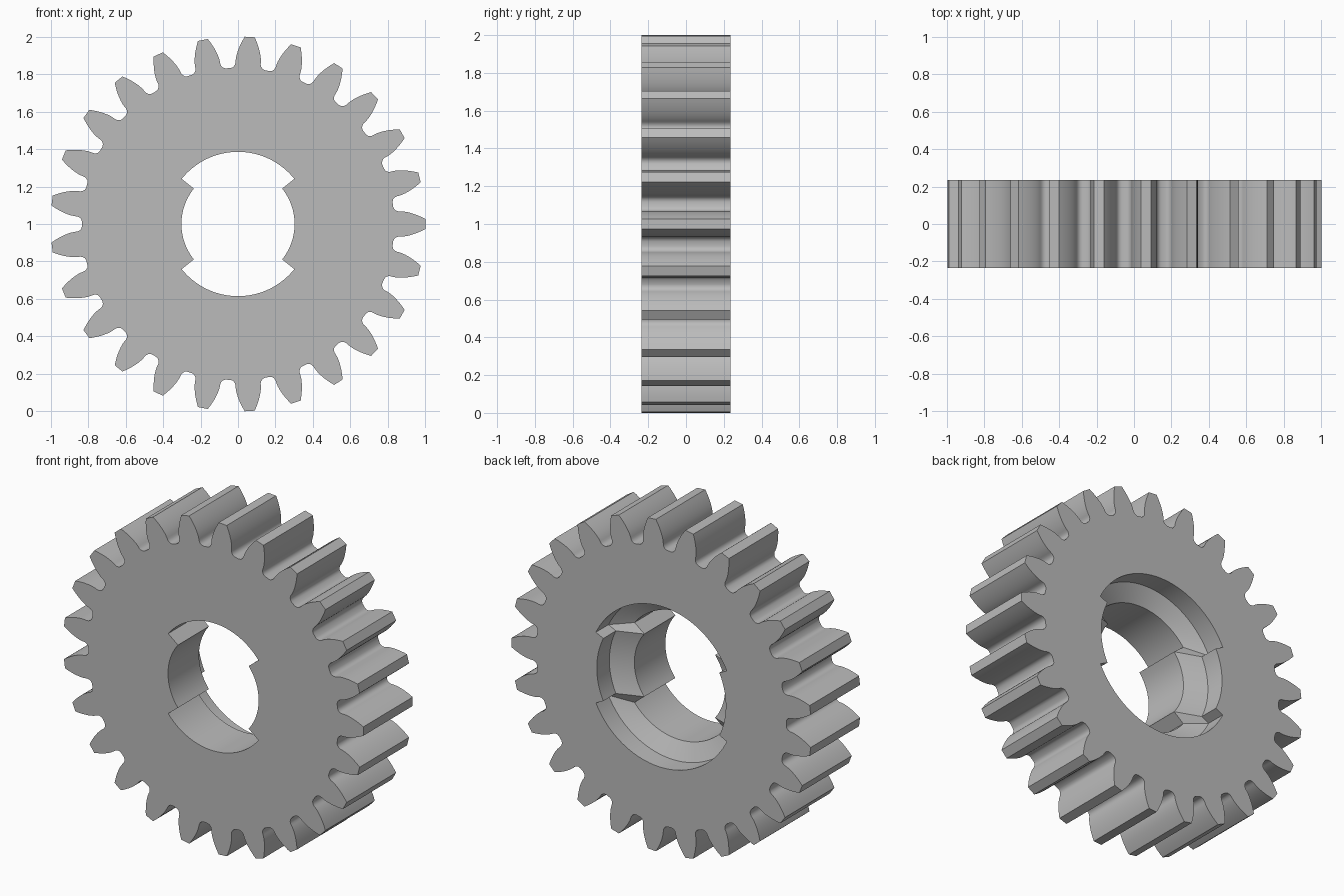
import bpy, bmesh
from math import sin, cos, tan, acos, pi, radians

cube = bpy.data.objects.get("Cube")
if cube:
    bpy.data.objects.remove(cube, do_unlink=True)

TEETH = 25
HALF = 0.235            # half thickness
TIP_R, PITCH_R = 1.0, 0.926
BASE_R = PITCH_R * cos(radians(20))


def involute(a):
    return tan(a) - a


def half_angle(r):
    """Half the angular width of an involute tooth at radius r."""
    return pi / (2 * TEETH) + involute(radians(20)) - involute(acos(min(1, BASE_R / r)))


def tooth_outline():
    # rounded root, then involute flank up to the tip, mirrored
    flank = [(0.833, 0.110), (0.837, 0.095), (0.847, 0.084), (0.859, 0.0785)]
    for i in range(8):
        r = BASE_R + (TIP_R - BASE_R) * i / 7
        flank.append((r, half_angle(r)))
    tooth = [(r, -a) for r, a in flank] + [(r, a) for r, a in reversed(flank)]
    return [(r, a + k * 2 * pi / TEETH) for k in range(TEETH) for r, a in tooth]


def keyed_bore(bore_r, key_r, key_half):
    # two wide bore sectors alternating with two key sectors
    points = []
    for side in range(2):
        for r, start, end, n in ((key_r, -key_half, key_half, 20),
                                 (bore_r, key_half, pi - key_half, 40)):
            for i in range(n + 1):
                points.append((r, side * pi + start + (end - start) * i / n))
    return points


def ring(bm, outline, y):
    return [bm.verts.new((r * cos(a), y, 1 + r * sin(a))) for r, a in outline]


def bridge(bm, a, b):
    n = len(a)
    for i in range(n):
        bm.faces.new((a[i], a[(i + 1) % n], b[(i + 1) % n], b[i]))


def loop_edges(bm, loop):
    return [bm.edges.get((v, loop[i - 1])) for i, v in enumerate(loop)]


bm = bmesh.new()

# toothed rim
outer = [ring(bm, tooth_outline(), y) for y in (-HALF, HALF)]
bridge(bm, *outer)

# bore with two keys, flaring to a counterbore at the back
wide, narrow = radians(38.7), radians(26)
stations = [(-HALF, 0.385, 0.302, wide), (0.06, 0.385, 0.302, wide),
            (0.115, 0.485, 0.43, narrow), (HALF, 0.485, 0.43, narrow)]
inner = [ring(bm, keyed_bore(b, k, h), y) for y, b, k, h in stations]
for a, b in zip(inner, inner[1:]):
    bridge(bm, a, b)

# flat front and back faces
for rim, hole in ((outer[0], inner[0]), (outer[1], inner[-1])):
    bmesh.ops.triangle_fill(bm, use_beauty=True, use_dissolve=False,
                            edges=loop_edges(bm, rim) + loop_edges(bm, hole))

bmesh.ops.recalc_face_normals(bm, faces=bm.faces)
mesh = bpy.data.meshes.new("spur_gear")
bm.to_mesh(mesh)
bm.free()
gear = bpy.data.objects.new("spur_gear", mesh)
bpy.context.collection.objects.link(gear)

# plain grey metal
grey = bpy.data.materials.new("plain_grey")
grey.use_nodes = True
colour = (0.5, 0.5, 0.5, 1)
grey.diffuse_color = colour
grey.node_tree.nodes["Principled BSDF"].inputs["Base Color"].default_value = colour
mesh.materials.append(grey)

bpy.ops.object.select_all(action='DESELECT')
gear.select_set(True)
bpy.context.view_layer.objects.active = gear
bpy.ops.object.shade_smooth_by_angle(angle=radians(30))
